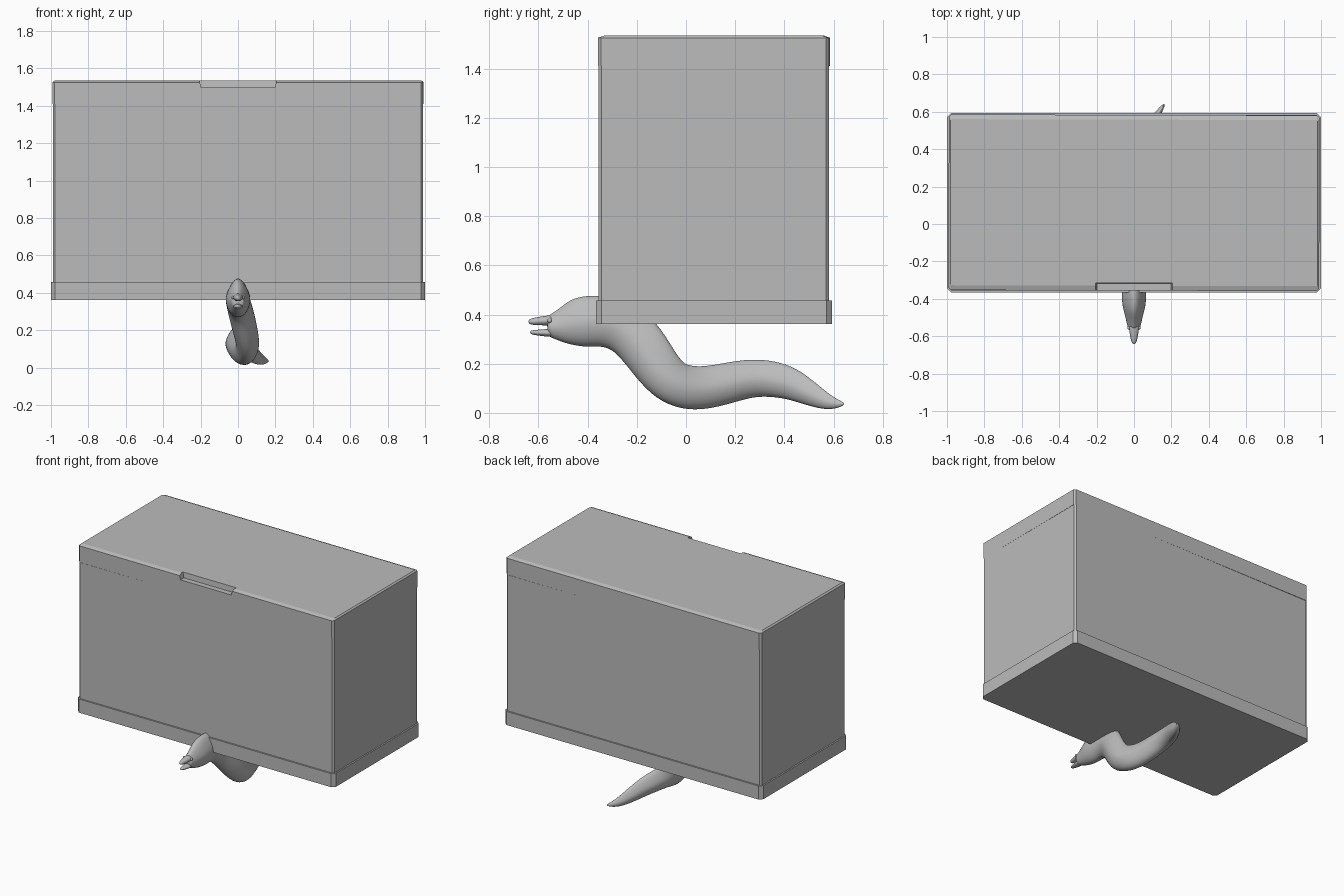
import bpy, bmesh, math
from mathutils import Vector, Matrix

if "Cube" in bpy.data.objects:
    bpy.data.objects.remove(bpy.data.objects["Cube"])

grey = bpy.data.materials.new("plain grey")
grey.diffuse_color = (0.5, 0.5, 0.5, 1)
grey.use_nodes = True
grey.node_tree.nodes["Principled BSDF"].inputs["Base Color"].default_value = grey.diffuse_color


def loft(name, rings, smooth=False):
    """Skin a list of equal-length point rings and cap both ends."""
    bm = bmesh.new()
    loops = [[bm.verts.new(p) for p in ring] for ring in rings]
    n = len(loops[0])
    for a, b in zip(loops, loops[1:]):
        for i in range(n):
            j = (i + 1) % n
            bm.faces.new((a[i], a[j], b[j], b[i]))
    bm.faces.new(loops[0])
    bm.faces.new(loops[-1])
    bmesh.ops.recalc_face_normals(bm, faces=bm.faces[:])
    for f in bm.faces:
        f.smooth = smooth
    mesh = bpy.data.meshes.new(name)
    bm.to_mesh(mesh)
    bm.free()
    mesh.materials.append(grey)
    obj = bpy.data.objects.new(name, mesh)
    bpy.context.collection.objects.link(obj)
    return obj


def plan(hx, y0, y1, z, c):
    """Rectangle outline with cut corners."""
    return [(-hx + c, y0, z), (hx - c, y0, z), (hx, y0 + c, z), (hx, y1 - c, z),
            (hx - c, y1, z), (-hx + c, y1, z), (-hx, y1 - c, z), (-hx, y0 + c, z)]


# Tank: base tray, walls and lid
loft("base_tray", [plan(1.0, -0.366, 0.593, 0.362, 0.022),
                   plan(1.0, -0.366, 0.593, 0.457, 0.022)])
loft("tank_walls", [plan(0.99, -0.355, 0.582, 0.40, 0.012),
                    plan(0.99, -0.355, 0.582, 1.41, 0.012)])
lid = loft("lid", [plan(0.991, -0.356, 0.583, 1.41, 0.012),
                   plan(0.991, -0.356, 0.583, 1.525, 0.012),
                   plan(0.981, -0.33, 0.558, 1.534, 0.004)])
# The lid sits very slightly askew
pivot = Matrix.Translation((0, 0.113, 0))
lid.data.transform(pivot @ Matrix.Rotation(math.radians(-0.15), 4, 'Z') @ pivot.inverted())

# Finger notch in the front of the lid
notch = loft("notch_cutter", [
    [(-h, -0.40, z), (h, -0.40, z), (h, y, z), (-h, y, z)]
    for h, y, z in ((0.197, -0.318, 1.497), (0.213, -0.312, 1.56))])
notch.hide_render = True
notch.hide_viewport = True
cut = lid.modifiers.new("notch", 'BOOLEAN')
cut.operation = 'DIFFERENCE'
cut.object = notch
cut.solver = 'EXACT'


# Eel: rings swept along a path of (x, y, z, half height, half width)
def swept(name, path, crest):
    rings = []
    for i, (x, y, z, h, w) in enumerate(path):
        a = Vector(path[max(i - 1, 0)][:3])
        b = Vector(path[min(i + 1, len(path) - 1)][:3])
        t = (b - a).normalized()
        side = t.cross(Vector((0, 0, 1))).normalized()
        up = side.cross(t)
        ring = []
        for k in range(16):
            ang = math.tau * k / 16
            u = math.sin(ang)
            pinch = 1 - crest * max(0, u)
            ring.append(Vector((x, y, z)) + side * w * math.cos(ang) * pinch + up * h * u)
        rings.append(ring)
    obj = loft(name, rings, True)
    sub = obj.modifiers.new("smooth", 'SUBSURF')
    sub.levels = sub.render_levels = 2
    return obj


swept("eel_body", [
    (0, -0.565, 0.352, 0.040, 0.030),
    (0, -0.545, 0.353, 0.050, 0.037),
    (0, -0.50, 0.355, 0.075, 0.047),
    (0, -0.45, 0.367, 0.100, 0.062),
    (0, -0.40, 0.373, 0.107, 0.068),
    (0, -0.34, 0.374, 0.106, 0.068),
    (0.002, -0.26, 0.355, 0.107, 0.066),
    (0.02, -0.19, 0.295, 0.107, 0.067),
    (0.042, -0.13, 0.205, 0.100, 0.067),
    (0.055, -0.07, 0.130, 0.094, 0.065),
    (0.045, 0.00, 0.101, 0.094, 0.062),
    (0.02, 0.08, 0.101, 0.089, 0.062),
    (0, 0.17, 0.121, 0.085, 0.062),
    (-0.015, 0.27, 0.144, 0.079, 0.060),
    (0, 0.36, 0.138, 0.075, 0.051),
    (0.03, 0.43, 0.119, 0.067, 0.043),
    (0.07, 0.50, 0.082, 0.053, 0.034),
    (0.115, 0.57, 0.045, 0.035, 0.022),
    (0.145, 0.615, 0.036, 0.019, 0.013),
    (0.163, 0.643, 0.037, 0.005, 0.005)], 0.35)

# Open mouth: upper and lower jaws
swept("upper_jaw", [
    (0, -0.641, 0.371, 0.007, 0.007),
    (0, -0.628, 0.371, 0.014, 0.016),
    (0, -0.59, 0.374, 0.018, 0.023),
    (0, -0.53, 0.378, 0.024, 0.033)], 0.1)
swept("lower_jaw", [
    (0, -0.635, 0.328, 0.005, 0.007),
    (0, -0.622, 0.327, 0.010, 0.015),
    (0, -0.59, 0.326, 0.013, 0.022),
    (0, -0.53, 0.325, 0.020, 0.032)], 0.1)

# Small eyes, one on each side
for label, s in (("left", -1), ("right", 1)):
    bpy.ops.mesh.primitive_uv_sphere_add(segments=16, ring_count=8, radius=0.009,
                                         location=(s * 0.027, -0.555, 0.375))
    eye = bpy.context.object
    eye.name = label + "_eye"
    eye.data.materials.append(grey)
    bpy.ops.object.shade_smooth()
